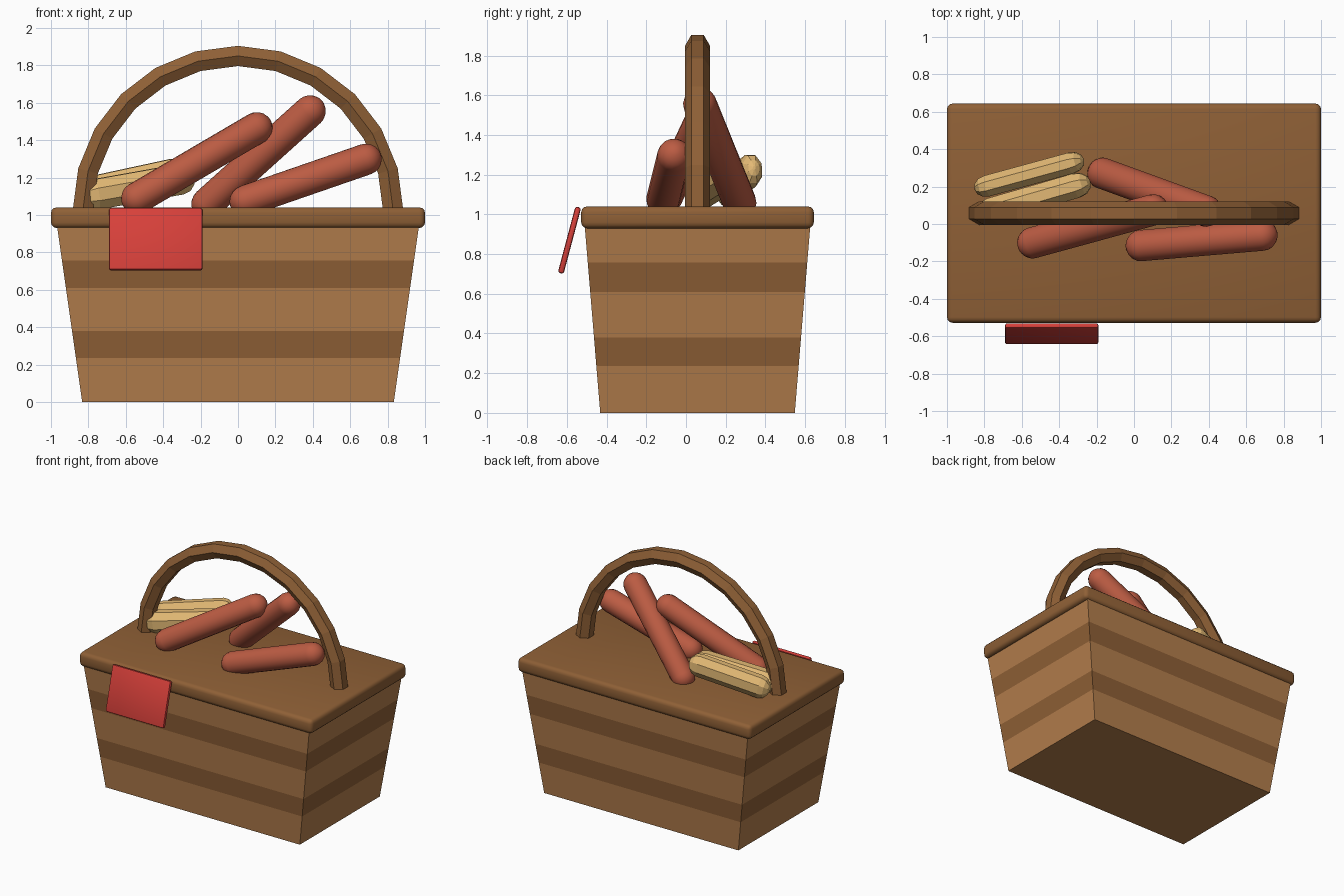
import bpy, bmesh, math
from mathutils import Vector, Matrix

if "Cube" in bpy.data.objects:
    bpy.data.objects.remove(bpy.data.objects["Cube"])

CY = 0.058  # depth centre of the basket


def material(name, rgb):
    m = bpy.data.materials.new(name)
    lin = [((c / 255 + 0.055) / 1.055) ** 2.4 for c in rgb]
    m.diffuse_color = (*lin, 1)
    m.use_nodes = True
    m.node_tree.nodes["Principled BSDF"].inputs["Base Color"].default_value = m.diffuse_color
    return m


light_wood = material("light wood", (180, 126, 76))
dark_wood = material("dark wood", (143, 96, 54))
red = material("red cloth", (215, 64, 58))
meat = material("sausage red", (188, 92, 67))
bread = material("bread tan", (228, 186, 117))


def finish(bm, name, mats, smooth=None):
    bmesh.ops.recalc_face_normals(bm, faces=bm.faces)
    me = bpy.data.meshes.new(name)
    bm.to_mesh(me)
    bm.free()
    for m in mats:
        me.materials.append(m)
    ob = bpy.data.objects.new(name, me)
    bpy.context.collection.objects.link(ob)
    if smooth:
        bpy.ops.object.select_all(action='DESELECT')
        ob.select_set(True)
        bpy.context.view_layer.objects.active = ob
        bpy.ops.object.shade_smooth_by_angle(angle=math.radians(smooth))
    return ob


def loft(bm, rings, caps=True):
    """Bridge a list of equal-length point rings."""
    vs = [[bm.verts.new(p) for p in r] for r in rings]
    n = len(vs[0])
    for a, b in zip(vs, vs[1:]):
        for i in range(n):
            j = (i + 1) % n
            bm.faces.new((a[i], a[j], b[j], b[i]))
    if caps:
        bm.faces.new(vs[0])
        bm.faces.new(vs[-1])


def box(name, size, loc, mat, bevel, segs, rot=0):
    bm = bmesh.new()
    bmesh.ops.create_cube(bm, size=1, matrix=Matrix.Diagonal((*size, 1)))
    bmesh.ops.bevel(bm, geom=bm.edges[:], offset=bevel, segments=segs,
                    profile=0.5, affect='EDGES')
    bm.transform(Matrix.Translation(loc) @ Matrix.Rotation(rot, 4, 'X'))
    return finish(bm, name, [mat], 35)


def capsule(name, a, b, width, height, mat, sides, steps, smooth=None):
    """Round-ended rod between end centres a and b."""
    a, b = Vector(a), Vector(b)
    d = (b - a).normalized()
    side = d.cross(Vector((0, 0, 1))).normalized()
    up = side.cross(d)
    reach = (width + height) / 2
    rings = []
    for centre, lo in ((a, -90), (b, 0)):
        for k in range(steps + 1):
            t = math.radians(lo + 90 * k / steps)
            s = max(math.cos(t), 0.12)
            c = centre + d * reach * math.sin(t)
            rings.append([c + side * width * s * math.cos(q) + up * height * s * math.sin(q)
                          for q in [(i + 0.5) * math.tau / sides for i in range(sides)]])
    bm = bmesh.new()
    loft(bm, rings)
    return finish(bm, name, [mat], smooth)


# Tapered basket body with two darker bands
levels = [0, 0.235, 0.38, 0.61, 0.757, 0.96]
rings = []
for z in levels:
    hx, hy = 0.833 + 0.143 * z, 0.49 + 0.083 * z
    rings.append([(sx * hx, CY + sy * hy, z)
                  for sx, sy in ((-1, -1), (1, -1), (1, 1), (-1, 1))])
bm = bmesh.new()
loft(bm, rings)
for f in bm.faces:
    z = f.calc_center_median().z
    f.material_index = int(0.235 < z < 0.38 or 0.61 < z < 0.757)
finish(bm, "basket_body", [light_wood, dark_wood])

# Rounded lid
box("lid", (2.0, 1.172, 0.11), (0, CY, 0.985), dark_wood, 0.03, 3)

# Hexagonal arched handle
R, r, steps = 0.83, 0.0625, 12
rings = []
for k in range(steps + 1):
    t = math.pi * k / steps
    rings.append([((R + r * math.sin(q)) * math.cos(t), CY + r * math.cos(q),
                   1.02 + (R + r * math.sin(q)) * math.sin(t))
                  for q in [i * math.tau / 6 for i in range(6)]])
bm = bmesh.new()
loft(bm, rings)
finish(bm, "handle", [dark_wood])

# Cloth hanging over the front edge
box("cloth", (0.50, 0.03, 0.345), (-0.44, -0.587, 0.87), red, 0.012, 2, -0.26)

# Sausages
sausages = [((-0.54, -0.10, 1.09), (0.10, 0.075, 1.465)),
            ((-0.165, 0.27, 1.06), (0.385, 0.07, 1.555)),
            ((0.04, -0.115, 1.075), (0.683, -0.06, 1.297))]
for i, (a, b) in enumerate(sausages):
    capsule(f"sausage_{i + 1}", a, b, 0.085, 0.085, meat, 16, 5, 50)

# Two bun halves lying side by side
capsule("bun_back", (-0.78, 0.205, 1.125), (-0.34, 0.325, 1.22), 0.062, 0.088, bread, 8, 3)
capsule("bun_front", (-0.76, 0.075, 1.11), (-0.31, 0.205, 1.19), 0.072, 0.088, bread, 8, 3)
